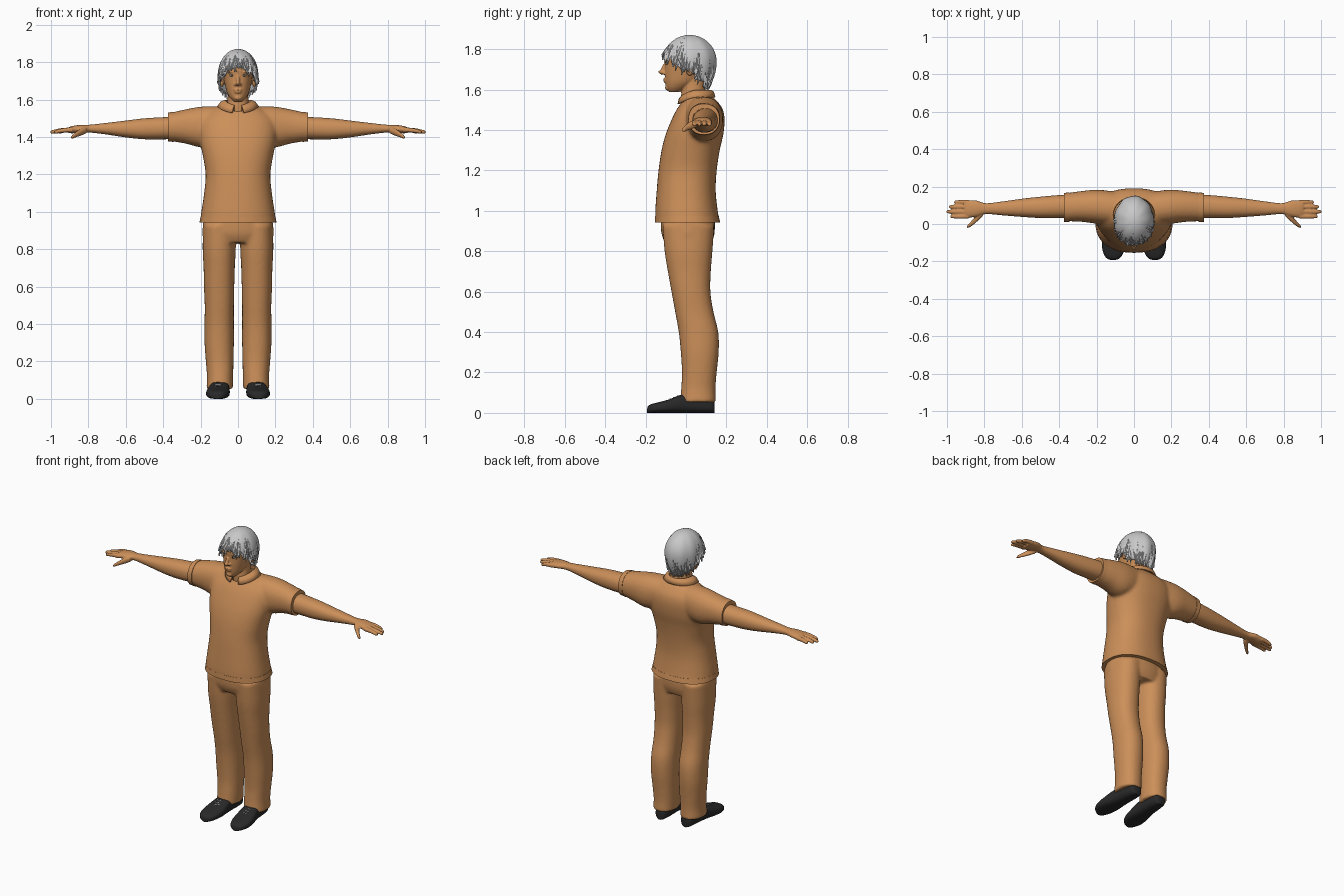
import bpy, bmesh, math, random
from mathutils import Matrix, Vector

if "Cube" in bpy.data.objects:
    bpy.data.objects.remove(bpy.data.objects["Cube"])

random.seed(4)


def material(name, r, g, b):
    m = bpy.data.materials.new(name)
    m.diffuse_color = (r, g, b, 1)
    m.use_nodes = True
    m.node_tree.nodes["Principled BSDF"].inputs["Base Color"].default_value = m.diffuse_color
    return m


TAN = material("tan", 0.60, 0.275, 0.10)
GREY = material("light_grey", 0.58, 0.58, 0.58)
BLACK = material("black", 0.022, 0.022, 0.022)
WHITE = material("white", 0.75, 0.75, 0.75)


def spline(rows, sub):
    """Catmull-Rom interpolation of number rows."""
    out = []
    for i in range(len(rows) - 1):
        a, b, c, d = (rows[max(i - 1, 0)], rows[i], rows[i + 1], rows[min(i + 2, len(rows) - 1)])
        for k in range(sub):
            t = k / sub
            out.append([0.5 * (2 * q + (r - p) * t + (2 * p - 5 * q + 4 * r - s) * t * t
                               + (3 * q - p - 3 * r + s) * t ** 3) for p, q, r, s in zip(a, b, c, d)])
    return out + [list(rows[-1])]


def loft(bm, axis, rows, power=2.2, n=36, sub=4, side=1):
    """Closed loft; each row is (position, a_min, a_max, b_min, b_max)."""
    rings = []
    for t, a0, a1, b0, b1 in spline(rows, sub):
        ring = []
        for k in range(n):
            c, s = math.cos(math.tau * k / n), math.sin(math.tau * k / n)
            a = (a0 + a1) / 2 + (a1 - a0) / 2 * math.copysign(abs(c) ** (2 / power), c)
            b = (b0 + b1) / 2 + (b1 - b0) / 2 * math.copysign(abs(s) ** (2 / power), s)
            x, y, z = {"x": (t, a, b), "y": (a, t, b), "z": (a, b, t)}[axis]
            ring.append(bm.verts.new((x * side, y, z)))
        rings.append(ring)
    for p, q in zip(rings, rings[1:]):
        for k in range(n):
            bm.faces.new((p[k], p[(k + 1) % n], q[(k + 1) % n], q[k]))
    bm.faces.new(rings[0])
    bm.faces.new(rings[-1])


def ball(bm, centre, size, tilt=0):
    m = Matrix.Translation(centre) @ Matrix.Rotation(tilt, 4, "X") @ Matrix.Diagonal((*size, 1))
    bmesh.ops.create_icosphere(bm, subdivisions=3, radius=1, matrix=m)


def finish(name, bm, mat, voxel=0, smooth=0, thick=0):
    bmesh.ops.recalc_face_normals(bm, faces=bm.faces)
    me = bpy.data.meshes.new(name)
    bm.to_mesh(me)
    bm.free()
    me.materials.append(mat)
    ob = bpy.data.objects.new(name, me)
    bpy.context.collection.objects.link(ob)
    bpy.ops.object.select_all(action="DESELECT")
    ob.select_set(True)
    bpy.context.view_layer.objects.active = ob
    bpy.ops.object.shade_smooth_by_angle(angle=math.radians(45))
    if thick:
        mod = ob.modifiers.new("thickness", "SOLIDIFY")
        mod.thickness, mod.offset = thick, 0
    if voxel:  # fuse overlapping lofts into one soft skin
        mod = ob.modifiers.new("fuse", "REMESH")
        mod.mode, mod.voxel_size, mod.use_smooth_shade = "VOXEL", voxel, True
        mod = ob.modifiers.new("soften", "SMOOTH")
        mod.iterations = smooth
    return ob


# Shirt: torso and short sleeves fused
bm = bmesh.new()
loft(bm, "z", [(z, -w, w, f, b) for z, w, f, b in (
    (.945, .203, -.152, .167), (1.0, .196, -.152, .157), (1.1, .181, -.145, .147), (1.2, .173, -.136, .152),
    (1.3, .188, -.121, .167), (1.38, .205, -.1, .185), (1.45, .21, -.072, .191), (1.5, .195, -.047, .183),
    (1.54, .15, -.02, .157), (1.572, .085, 0, .122))], power=2.3, n=48)
SLEEVE = ((.08, -.01, .17, 1.37, 1.565), (.19, 0, .183, 1.345, 1.563), (.28, .012, .176, 1.365, 1.548),
          (.372, .015, .163, 1.38, 1.527))
for s in (1, -1):
    loft(bm, "x", SLEEVE, side=s)
finish("shirt", bm, TAN, .0095, 5)

# Shirt hem and sleeve cuffs
bm = bmesh.new()
loft(bm, "z", [(.943, -.206, .206, -.154, .169), (.975, -.2, .2, -.153, .162)], 2.3, 48, 1)
finish("shirt_hem", bm, TAN)
for s, side in ((1, "left"), (-1, "right")):
    bm = bmesh.new()
    loft(bm, "x", [(.345, .011, .169, 1.374, 1.535), (.375, .012, .166, 1.377, 1.53)], sub=1, side=s)
    finish(side + "_sleeve_cuff", bm, TAN)

# Collar: folded band, open at the front
bm = bmesh.new()
prev = None
for i in range(41):
    phi = math.radians(16 + 328 * i / 40)
    front = max(0, math.cos(phi)) ** 1.5
    col = []
    for rx, ry, z in ((.064, .07, 1.55 - .02 * front), (.072, .076, 1.595 - .03 * front),
                      (.09, .085, 1.587 - .035 * front), (.108, .092, 1.562 - .035 * front)):
        col.append(bm.verts.new((rx * math.sin(phi), .05 - ry * math.cos(phi), z)))
    if prev:
        for k in range(3):
            bm.faces.new((prev[k], prev[k + 1], col[k + 1], col[k]))
    prev = col
finish("collar", bm, TAN, thick=.008)

# Trousers: hips and two legs fused
bm = bmesh.new()
loft(bm, "z", [(.985, -.18, .18, -.125, .14), (.93, -.188, .188, -.125, .143), (.88, -.19, .19, -.12, .14),
               (.835, -.18, .18, -.1, .125)])
for s in (1, -1):
    loft(bm, "z", [(.93, .01, .187, -.117, .14), (.8, .012, .189, -.106, .131), (.7, .017, .184, -.09, .123),
                   (.6, .02, .182, -.072, .121), (.5, .022, .178, -.054, .136), (.4, .022, .179, -.036, .16),
                   (.3, .022, .179, -.026, .162), (.2, .024, .172, -.02, .152), (.12, .026, .166, -.024, .146),
                   (.053, .028, .169, -.03, .148)], side=s)
finish("trousers", bm, TAN, .0095, 5)

# Arms with hands
FINGERS = ((.117, .962), (.092, .99), (.066, 1.003), (.04, .982))
for s, side in ((1, "left"), (-1, "right")):
    bm = bmesh.new()
    loft(bm, "x", [(.3, .03, .155, 1.39, 1.51), (.38, .032, .156, 1.388, 1.507), (.5, .032, .146, 1.388, 1.5),
                   (.6, .038, .135, 1.398, 1.488), (.7, .046, .121, 1.413, 1.476), (.79, .053, .111, 1.424, 1.466),
                   (.84, .04, .125, 1.425, 1.465), (.88, .034, .127, 1.42, 1.46), (.905, .036, .125, 1.421, 1.453)],
         side=s)
    for y, tip in FINGERS:
        m, r = (.885 + tip) / 2, .0115
        loft(bm, "x", [(.885, y - r, y + r, 1.425, 1.452), (m, y - r, y + r, 1.424, 1.448),
                       (tip - .008, y - .009, y + .009, 1.418, 1.437), (tip, y - .004, y + .004, 1.422, 1.43)],
             n=14, side=s)
    loft(bm, "x", [(.81, .04, .075, 1.42, 1.455), (.84, .012, .05, 1.407, 1.445), (.87, -.012, .015, 1.397, 1.424),
                   (.887, -.021, -.002, 1.39, 1.41), (.893, -.02, -.01, 1.392, 1.402)], n=16, side=s)
    finish(side + "_arm", bm, TAN, .005, 2)

# Head and neck with nose, lips, brows and ears
bm = bmesh.new()
loft(bm, "z", [(z, -w, w, f, b) for z, w, f, b in (
    (1.588, .022, -.085, -.035), (1.61, .043, -.097, .01), (1.64, .06, -.102, .06), (1.68, .07, -.105, .095),
    (1.72, .077, -.105, .115), (1.76, .08, -.109, .128), (1.80, .076, -.1, .126), (1.84, .052, -.06, .09))])
loft(bm, "z", [(1.5, -.07, .07, -.02, .11), (1.57, -.058, .058, -.024, .098), (1.61, -.055, .055, -.02, .093),
               (1.67, -.055, .055, -.02, .1)])
ball(bm, (0, -.109, 1.705), (.010, .013, .036), -.42)
ball(bm, (0, -.12, 1.688), (.012, .017, .010))
ball(bm, (0, -.1, 1.652), (.023, .013, .006))
ball(bm, (0, -.099, 1.640), (.02, .013, .006))
ball(bm, (0, -.092, 1.61), (.02, .012, .014))
for s in (1, -1):
    ball(bm, (s * .012, -.108, 1.682), (.008, .011, .008))
    ball(bm, (s * .034, -.092, 1.749), (.023, .014, .007))
    ball(bm, (s * .088, .022, 1.70), (.014, .02, .032), -.2)
finish("head", bm, TAN, .0045, 2)

# Eyes
for s, side in ((1, "left"), (-1, "right")):
    bm = bmesh.new()
    ball(bm, (s * .032, -.091, 1.73), (.014, .0105, .0065))
    finish(side + "_eye", bm, WHITE)
    bm = bmesh.new()
    ball(bm, (s * .032, -.098, 1.73), (.0052, .0045, .0055))
    finish(side + "_iris", bm, BLACK)

# Hair: cap with an uneven hairline, covered in pointed locks
LINE = ((0, 1.778), (35, 1.76), (60, 1.725), (75, 1.70), (95, 1.695), (112, 1.65), (140, 1.625), (180, 1.618))


def hairline(phi):
    d = abs((math.degrees(phi) + 180) % 360 - 180)
    for (a, p), (b, q) in zip(LINE, LINE[1:]):
        if d <= b:
            return p + (q - p) * (d - a) / (b - a)
    return LINE[-1][1]


def scalp(phi, z, lift=0):
    if z > 1.74:
        k = math.sqrt(max(0, 1 - ((z - 1.74) / .125) ** 2))
    else:
        k = 1 - .3 * ((1.74 - z) / .13) ** 2
    return Vector(((.1 * k + lift) * math.sin(phi), .018 - (.127 * k + lift) * math.cos(phi), z + lift * (1 - k)))


bm = bmesh.new()
N, M = 64, 14
top = bm.verts.new(scalp(0, 1.865))
cols = []
for i in range(N):
    phi = math.tau * i / N
    low = hairline(phi) + random.uniform(-.008, .008)
    arc = [1.74 + .125 * math.cos(math.pi / 2 * j / 9) for j in range(1, 9)]
    zs = [max(z, low + .001 * (9 - j)) for j, z in enumerate(arc)]
    zs += [zs[-1] + (low - zs[-1]) * j / 6 for j in range(1, 7)]
    lump = .003 * math.sin(9 * phi)
    cols.append([bm.verts.new(scalp(phi, z, lump * j / M)) for j, z in enumerate(zs)])
for i in range(N):
    p, q = cols[i], cols[(i + 1) % N]
    bm.faces.new((top, p[0], q[0]))
    for j in range(len(p) - 1):
        bm.faces.new((p[j], p[j + 1], q[j + 1], q[j]))
finish("hair_cap", bm, GREY, thick=.012)

bm = bmesh.new()
for i in range(110):
    phi = math.tau * (i + random.random()) / 110
    z1 = hairline(phi) - random.uniform(.0, .03)
    z0 = min(1.852, z1 + random.uniform(.06, .15))
    sweep, flare = random.uniform(-.3, .3), random.uniform(.004, .014)
    wide = random.uniform(.07, .13)
    prev = None
    for j in range(7):
        t = j / 6
        w = wide * (1 - t ** 2) * (.5 + t) + .004
        a, z = phi + sweep * t * t, z0 + (z1 - z0) * t
        lift = .001 + flare * t * t
        row = [bm.verts.new(scalp(a + o * w, z, lift + e)) for o, e in ((-1, 0), (0, .005), (1, 0), (0, -.004))]
        if prev:
            for k in range(4):
                bm.faces.new((prev[k], prev[(k + 1) % 4], row[(k + 1) % 4], row[k]))
        prev = row
finish("hair_locks", bm, GREY)

# Shoes with laces
for s, side in ((1, "left"), (-1, "right")):
    bm = bmesh.new()
    loft(bm, "y", [(y, c - w, c + w, 0, h) for y, c, w, h in (
        (.142, .092, .02, .05), (.13, .092, .036, .075), (.08, .094, .046, .088), (.02, .097, .05, .095),
        (-.03, .101, .056, .088), (-.08, .106, .062, .068), (-.13, .11, .06, .054), (-.17, .111, .046, .044),
        (-.187, .111, .028, .034), (-.192, .111, .012, .022))], power=2.7, n=32, side=s)
    finish(side + "_shoe", bm, BLACK)
    bm = bmesh.new()
    for y, z in ((-.04, .084), (-.058, .077), (-.076, .07)):
        loft(bm, "x", [(x, y - .002 + d, y + .002 + d, z - .004, z + .0015) for x, d in ((.085, .006), (.122, -.004))],
             n=8, sub=1, side=s)
    finish(side + "_laces", bm, WHITE)
